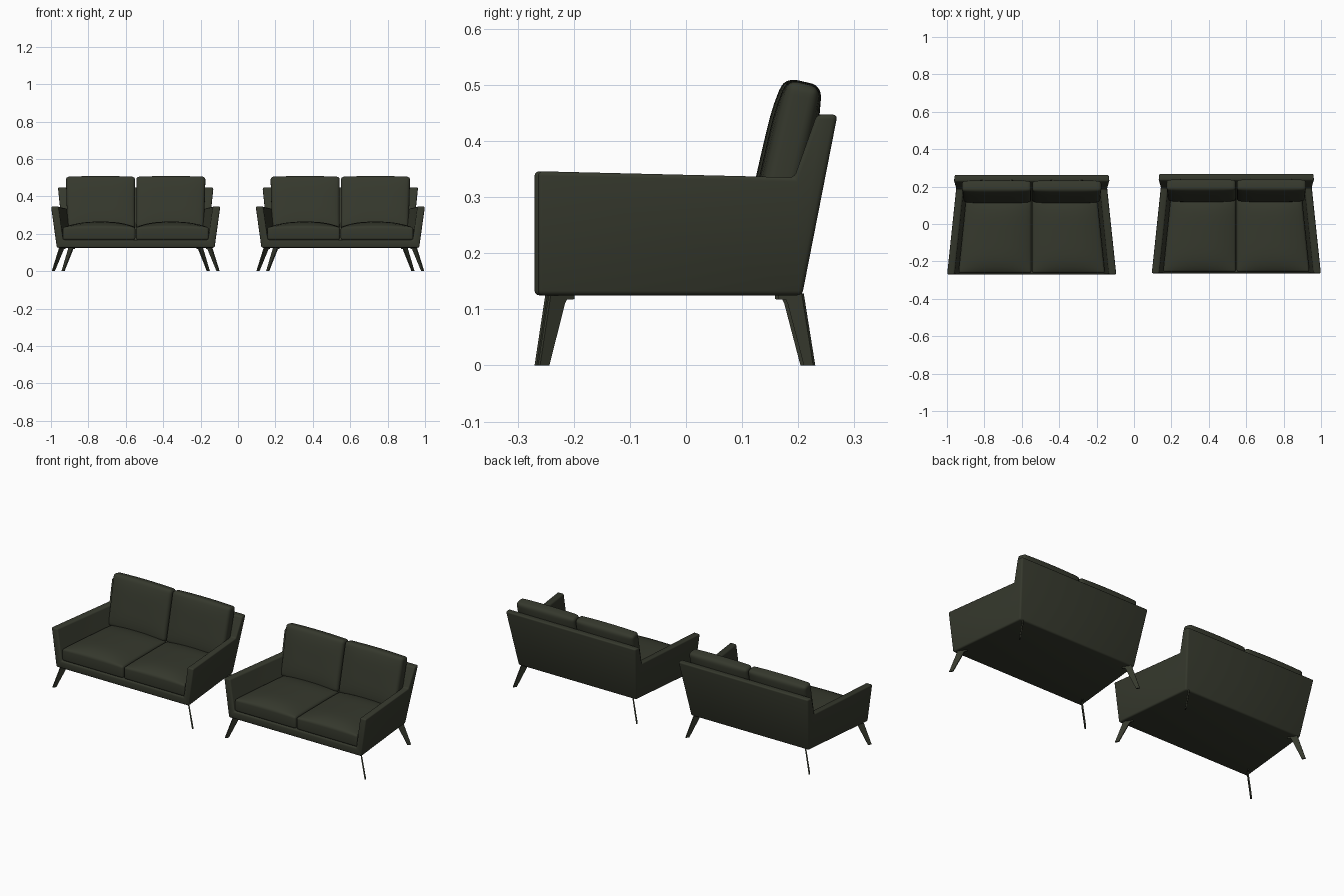
import bpy, bmesh, math
from mathutils import Vector

if "Cube" in bpy.data.objects:
    bpy.data.objects.remove(bpy.data.objects["Cube"])

olive = bpy.data.materials.new("olive_fabric")
olive.diffuse_color = (0.036, 0.040, 0.026, 1)
olive.use_nodes = True
olive.node_tree.nodes["Principled BSDF"].inputs["Base Color"].default_value = olive.diffuse_color


def finish(bm, name, bevel=0.0, segments=3, mirror=False):
    """Round the sharp edges, make the object and shade it."""
    bmesh.ops.recalc_face_normals(bm, faces=bm.faces[:])
    if bevel:
        sharp = [e for e in bm.edges if e.calc_face_angle(0) > math.radians(40)]
        bmesh.ops.bevel(bm, geom=sharp, offset=bevel, offset_type='OFFSET', segments=segments,
                        profile=0.5, affect='EDGES', clamp_overlap=True)
    me = bpy.data.meshes.new(name)
    bm.to_mesh(me)
    bm.free()
    me.materials.append(olive)
    ob = bpy.data.objects.new(name, me)
    bpy.context.collection.objects.link(ob)
    bpy.ops.object.select_all(action='DESELECT')
    ob.select_set(True)
    bpy.context.view_layer.objects.active = ob
    bpy.ops.object.shade_smooth_by_angle(angle=math.radians(35))
    if mirror:
        ob.modifiers.new("mirror", 'MIRROR')
    return ob


def half_width(y, z):
    """Outer side plane of the sofa: flares upward, narrows to the back."""
    return 0.4225 + 0.139 * (z - 0.125) - 0.102 * (y + 0.267)


# Frame: base, arms and backrest as one upholstered shell
def make_frame():
    outer = {'A': (-0.267, 0.125), 'B': (-0.267, 0.346), 'C': (0.19, 0.335),
             'D': (0.230, 0.447), 'E': (0.267, 0.447), 'F': (0.204, 0.125)}
    inner = {'b': (-0.267, 0.346), 'c': (0.19, 0.335), 'h': (-0.267, 0.167), 'g': (0.13, 0.167)}
    bm = bmesh.new()
    v = {}
    for side in (-1, 1):
        for pts, inset in ((outer, 0), (inner, 0.04)):
            for k, (y, z) in pts.items():
                v[k, side] = bm.verts.new((side * (half_width(y, z) - inset), y, z))
    for s in (-1, 1):
        for loop in ("ABCDEF", "hbcg", "BbcC"):
            bm.faces.new([v[k, s] for k in loop])
    # faces that run across from left to right
    for loop in ("ABbh", "DCcg", "DE", "EF", "FA", "hg"):
        bm.faces.new([v[k, -1] for k in loop] + [v[k, 1] for k in reversed(loop)])
    return finish(bm, "frame", 0.008)


def cushion(name, place, bevel):
    """Slab with a fine grid on both broad faces, shaped by place(u, v, w)."""
    bm = bmesh.new()
    bmesh.ops.create_cube(bm, size=2)
    flat = [e for e in bm.edges if abs(e.verts[0].co.z - e.verts[1].co.z) < 0.1]
    bmesh.ops.subdivide_edges(bm, edges=flat, cuts=11, use_grid_fill=True)
    for vert in bm.verts:
        vert.co = place(*vert.co)
    return finish(bm, name, bevel, 4, mirror=True)


def seat_shape(u, v, w):
    y = -0.06 + 0.2 * v
    width = half_width(y, 0.2) - 0.041
    x = 0.002 + (width - 0.002) * (u + 1) / 2
    puff = (1 - abs(u) ** 2.5) * (1 - 0.9 * abs(v) ** 5)
    z = 0.166 if w < 0 else 0.236 + 0.029 * puff
    # front edge bows forward a little
    return Vector((x, y, z))


def back_shape(u, v, w):
    lean = math.atan(0.23)
    puff = (1 - u ** 4) * (1 - v ** 4)
    depth = w * (0.029 + 0.012 * puff)
    up = 0.141 * v + 0.004 * (1 - u ** 2) * v
    x = 0.003 + (0.366 + 0.004 * v) * (u + 1) / 2
    y = 0.176 + up * math.sin(lean) - depth * math.cos(lean)
    z = 0.364 + up * math.cos(lean) + depth * math.sin(lean)
    return Vector((x, y, z))


# Legs: thin tapered blades set diagonally, with a short top flange
def leg(name, foot, top, sy):
    d = Vector((0.55, 0.83 * sy))
    n = Vector((0.83, -0.55 * sy)) * 0.0035
    foot, top = Vector(foot), Vector(top)
    outline = [(foot, 0), (foot - 0.02 * d, 0), (top - 0.03 * d, 0.110),
               (top - 0.034 * d, 0.117), (top - 0.05 * d, 0.118),
               (top - 0.05 * d, 0.128), (top, 0.128)]
    bm = bmesh.new()
    a = [bm.verts.new((*(p + n), z)) for p, z in outline]
    b = [bm.verts.new((*(p - n), z)) for p, z in outline]
    bm.faces.new(a)
    bm.faces.new(b[::-1])
    for i in range(len(a)):
        j = (i + 1) % len(a)
        bm.faces.new((a[i], b[i], b[j], a[j]))
    return finish(bm, name, mirror=True)


parts = [
    make_frame(),
    cushion("seat_cushions", seat_shape, 0.012),
    cushion("back_cushions", back_shape, 0.016),
    leg("front_legs", (0.446, -0.265), (0.406, -0.2455), -1),
    leg("rear_legs", (0.394, 0.2255), (0.356, 0.205), 1),
]

# Place the pair of sofas side by side
for ob in parts:
    twin = ob.copy()
    twin.name = ob.name + "_right"
    bpy.context.collection.objects.link(twin)
    twin.location = (0.547, 0.003, 0)
    ob.name += "_left"
    ob.location = (-0.547, -0.003, 0)
